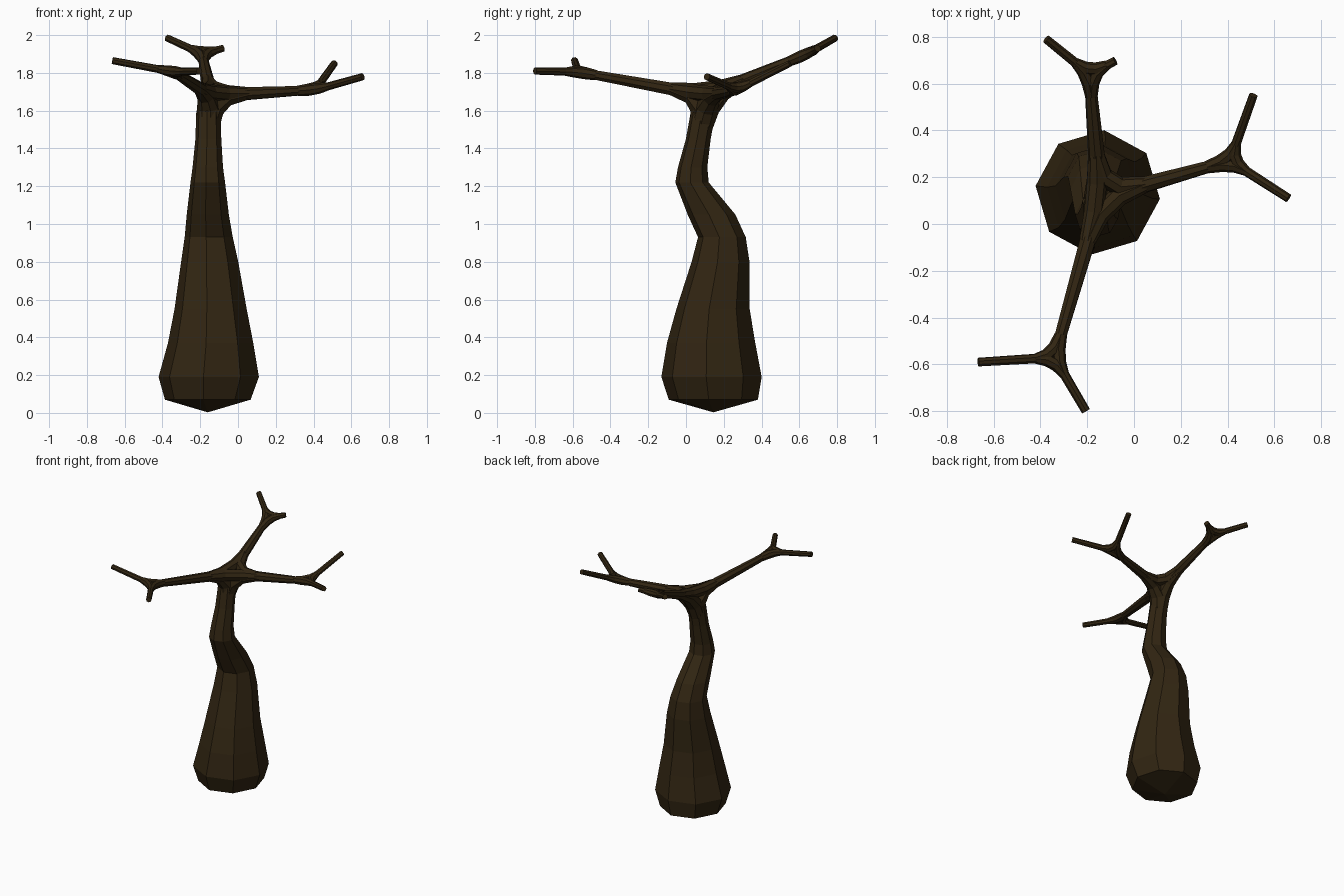
import bpy, bmesh, math
from mathutils import Vector

cube = bpy.data.objects.get("Cube")
if cube:
    bpy.data.objects.remove(cube, do_unlink=True)

bark = bpy.data.materials.new("dark_bark")
bark.use_nodes = True
COLOUR = (0.031, 0.0185, 0.006, 1)
bark.diffuse_color = COLOUR
bark.node_tree.nodes["Principled BSDF"].inputs["Base Color"].default_value = COLOUR

SIDES = 8


def add_trunk(rings, bottom):
    """Loft eight-sided rings (z, x, y, rx, ry) and close both ends."""
    bm = bmesh.new()
    loops = []
    for z, x, y, rx, ry in rings:
        angles = [math.radians(-6 + 360 * i / SIDES) for i in range(SIDES)]
        loops.append([bm.verts.new((x + rx * math.cos(a), y + ry * math.sin(a), z))
                      for a in angles])
    tip = bm.verts.new(bottom)
    for i in range(SIDES):
        j = (i + 1) % SIDES
        bm.faces.new((tip, loops[0][j], loops[0][i]))
        for low, high in zip(loops, loops[1:]):
            bm.faces.new((low[i], low[j], high[j], high[i]))
    bm.faces.new(loops[-1])
    bmesh.ops.recalc_face_normals(bm, faces=bm.faces)
    mesh = bpy.data.meshes.new("trunk")
    bm.to_mesh(mesh)
    bm.free()
    mesh.materials.append(bark)
    bpy.context.collection.objects.link(bpy.data.objects.new("trunk", mesh))


def add_limb(name, points, radii):
    """Sweep a tapering eight-sided tube along the points."""
    curve = bpy.data.curves.new(name, "CURVE")
    curve.dimensions = "3D"
    curve.bevel_depth = 1
    curve.bevel_resolution = 2
    curve.use_fill_caps = True
    spline = curve.splines.new("POLY")
    spline.points.add(len(points) - 1)
    spline.use_smooth = False
    for sp, p, r in zip(spline.points, points, radii):
        sp.co = (*p, 1)
        sp.radius = r
    curve.materials.append(bark)
    obj = bpy.data.objects.new(name, curve)
    bpy.context.collection.objects.link(obj)
    bpy.ops.object.select_all(action="DESELECT")
    obj.select_set(True)
    bpy.context.view_layer.objects.active = obj
    bpy.ops.object.convert(target="MESH")
    for face in bpy.context.object.data.polygons:
        face.use_smooth = False


def bend(a, corner, b):
    """Points of a rounded corner from a to b."""
    return [a * (1 - t) ** 2 + corner * 2 * t * (1 - t) + b * t * t
            for t in (0, 0.33, 0.67, 1)]


def toward(a, b, distance):
    return a + (b - a).normalized() * distance


# Trunk: bulging foot, backward lean, then a kink to the front
add_trunk([
    (0.07, -0.16, 0.145, 0.228, 0.237),
    (0.19, -0.155, 0.135, 0.267, 0.267),
    (0.37, -0.145, 0.133, 0.227, 0.235),
    (0.55, -0.145, 0.143, 0.192, 0.195),
    (0.80, -0.15, 0.183, 0.152, 0.154),
    (0.93, -0.155, 0.19, 0.128, 0.127),
    (1.05, -0.16, 0.135, 0.112, 0.127),
    (1.22, -0.16, 0.032, 0.092, 0.089),
    (1.30, -0.16, 0.035, 0.081, 0.078),
    (1.45, -0.157, 0.065, 0.069, 0.066),
    (1.60, -0.157, 0.092, 0.064, 0.066),
], (-0.16, 0.145, 0.003))

# Branches: fork point and two twig tips each
trunk_top = Vector((-0.157, 0.085, 1.53))
crown = Vector((-0.145, 0.115, 1.68))
branches = {
    "left": ((0.41, 0.27, 1.71), (0.51, 0.55, 1.85), (0.66, 0.11, 1.78)),
    "back": ((-0.19, 0.64, 1.90), (-0.375, 0.79, 1.985), (-0.08, 0.697, 1.93)),
    "front": ((-0.34, -0.57, 1.805), (-0.665, -0.59, 1.865), (-0.205, -0.80, 1.81)),
}

shoulders = []
for side, joints in branches.items():
    fork, tip_a, tip_b = map(Vector, joints)
    shoulder = toward(crown, fork, 0.2)
    neck = toward(fork, crown, 0.10)
    shoulders.append((side, shoulder))

    # Main bough rising out of the trunk
    add_limb(side + "_bough", bend(trunk_top, crown, shoulder) + [neck],
             (0.062, 0.061, 0.048, 0.036, 0.027))

    # Two twigs curving out of the bough, with a web between them
    starts = []
    for label, tip in (("a", tip_a), ("b", tip_b)):
        start = toward(fork, tip, 0.085)
        starts.append(start)
        add_limb(f"{side}_twig_{label}", bend(neck, fork, start) + [tip],
                 (0.027, 0.031, 0.028, 0.021, 0.019))
    add_limb(side + "_fork_web", bend(starts[0], fork, starts[1]),
             (0.021, 0.028, 0.028, 0.021))

# Webs blending neighbouring boughs at the crown
for i, (side, point) in enumerate(shoulders):
    add_limb(side + "_crown_web", bend(point, crown, shoulders[(i + 1) % 3][1]),
             (0.035, 0.043, 0.043, 0.035))
